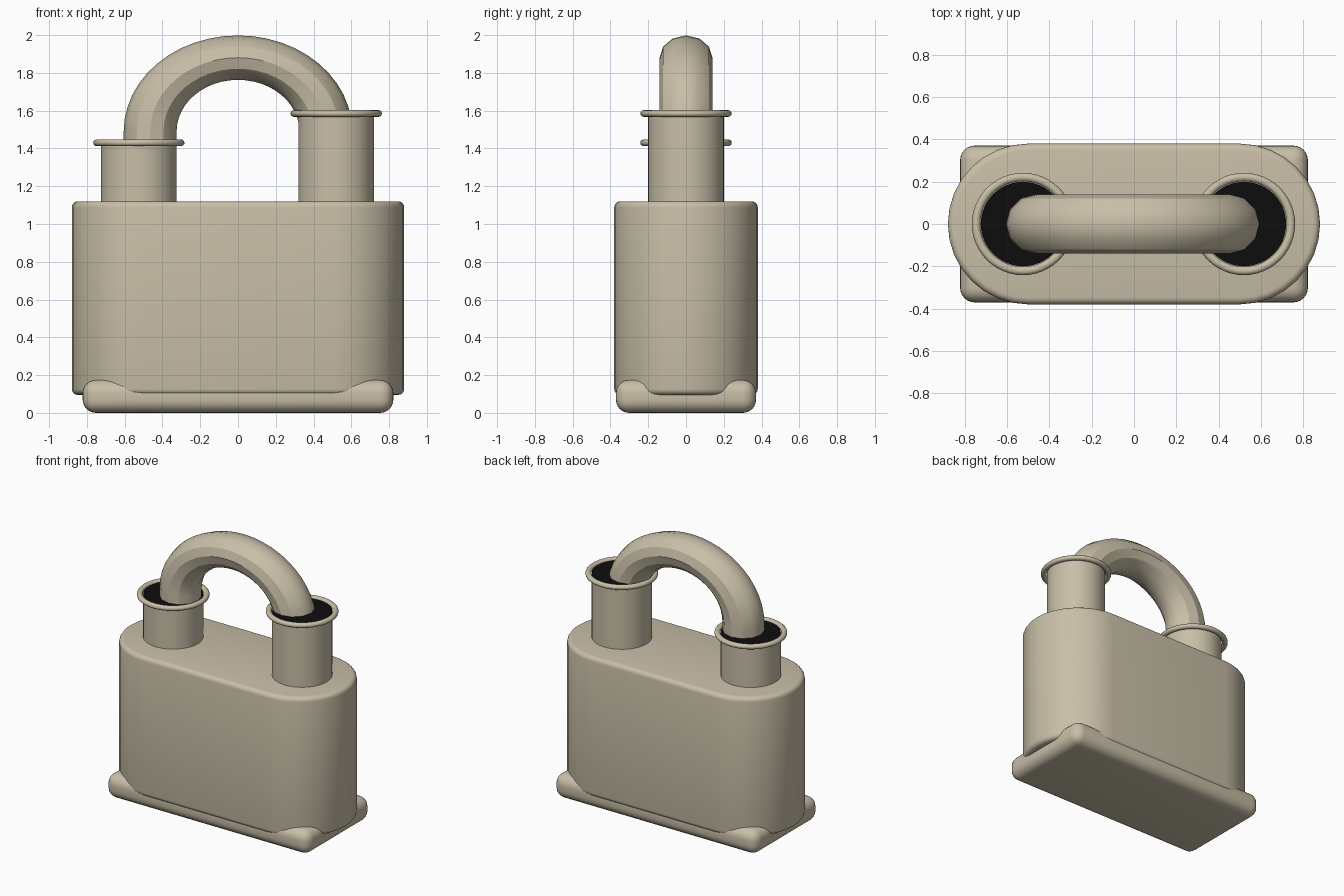
import bpy, bmesh, math

if "Cube" in bpy.data.objects:
    bpy.data.objects.remove(bpy.data.objects["Cube"], do_unlink=True)


def material(name, rgb):
    m = bpy.data.materials.new(name)
    m.use_nodes = True
    m.diffuse_color = (*rgb, 1)
    m.node_tree.nodes["Principled BSDF"].inputs["Base Color"].default_value = (*rgb, 1)
    return m


BEIGE = material("warm beige", (0.58, 0.52, 0.39))
BLACK = material("black", (0.004, 0.004, 0.004))


def finish(obj, name, mat, angle=30):
    obj.name = name
    obj.data.materials.append(mat)
    bpy.ops.object.select_all(action='DESELECT')
    obj.select_set(True)
    bpy.context.view_layer.objects.active = obj
    bpy.ops.object.shade_smooth_by_angle(angle=math.radians(angle))
    return obj


def from_bmesh(bm, name, mat, angle=30):
    bmesh.ops.recalc_face_normals(bm, faces=bm.faces)
    mesh = bpy.data.meshes.new(name)
    bm.to_mesh(mesh)
    bm.free()
    obj = bpy.data.objects.new(name, mesh)
    bpy.context.collection.objects.link(obj)
    return finish(obj, name, mat, angle)


# Lock body: stadium outline extruded upward, with softened rims
bm = bmesh.new()
N, R, CX = 16, 0.38, 0.50
outline = []
for side, start in ((1, -math.pi / 2), (-1, math.pi / 2)):
    for i in range(N + 1):
        a = start + math.pi * i / N
        outline.append(bm.verts.new((side * CX + R * math.cos(a), R * math.sin(a), 0.095)))
floor = bm.faces.new(outline)
top = bmesh.ops.extrude_face_region(bm, geom=[floor], use_keep_orig=True)
for v in [g for g in top["geom"] if isinstance(g, bmesh.types.BMVert)]:
    v.co.z = 1.12
rims = [e for e in bm.edges if abs(e.verts[0].co.z - e.verts[1].co.z) < 1e-5]
bmesh.ops.bevel(bm, geom=rims, offset=0.032, segments=4, profile=0.5, affect='EDGES')
from_bmesh(bm, "lock_body", BEIGE, 35)

# Rounded base slab
bm = bmesh.new()
bmesh.ops.create_cube(bm, size=1)
for v in bm.verts:
    v.co.x *= 1.645
    v.co.y *= 0.742
    v.co.z = (v.co.z + 0.5) * 0.175
bmesh.ops.bevel(bm, geom=bm.edges[:], offset=0.07, segments=6, profile=0.5, affect='EDGES')
from_bmesh(bm, "base_slab", BEIGE, 35)

# Necks, each with a rim ring and a dark opening
for side, x, z in (("right", -0.525, 1.43), ("left", 0.52, 1.585)):
    bpy.ops.mesh.primitive_cylinder_add(vertices=48, radius=0.2, depth=z - 1.0,
                                        location=(x, 0, (z + 1.0) / 2 - 0.004))
    finish(bpy.context.object, side + "_neck", BEIGE)
    bpy.ops.mesh.primitive_torus_add(major_segments=48, minor_segments=12, location=(x, 0, z),
                                     major_radius=0.222, minor_radius=0.02)
    ring = bpy.context.object
    for v in ring.data.vertices:
        v.co.z *= 0.9
    finish(ring, side + "_neck_ring", BEIGE, 40)
    bpy.ops.mesh.primitive_cylinder_add(vertices=48, radius=0.199, depth=0.008, location=(x, 0, z))
    finish(bpy.context.object, side + "_neck_opening", BLACK)

# Shackle: twelve-sided tube swept over a flattened arch with straight legs
bm = bmesh.new()
SIDES, STEPS, MAJOR, MINOR = 12, 24, 0.465, 0.14
Z0, SQUASH, LEG_END = 1.49, 0.84, 1.2
sections = [(0.0, LEG_END)] + [(math.pi * i / STEPS, Z0) for i in range(STEPS + 1)] + [(math.pi, LEG_END)]
loops = []
for a, z in sections:
    loop = []
    for j in range(SIDES):
        b = 2 * math.pi * j / SIDES
        r = MAJOR + MINOR * math.cos(b)
        loop.append(bm.verts.new((r * math.cos(a), MINOR * math.sin(b), z + SQUASH * r * math.sin(a))))
    loops.append(loop)
for p, q in zip(loops, loops[1:]):
    for j in range(SIDES):
        k = (j + 1) % SIDES
        bm.faces.new((p[j], p[k], q[k], q[j]))
bm.faces.new(loops[0])
bm.faces.new(loops[-1])
from_bmesh(bm, "shackle", BEIGE, 30)
